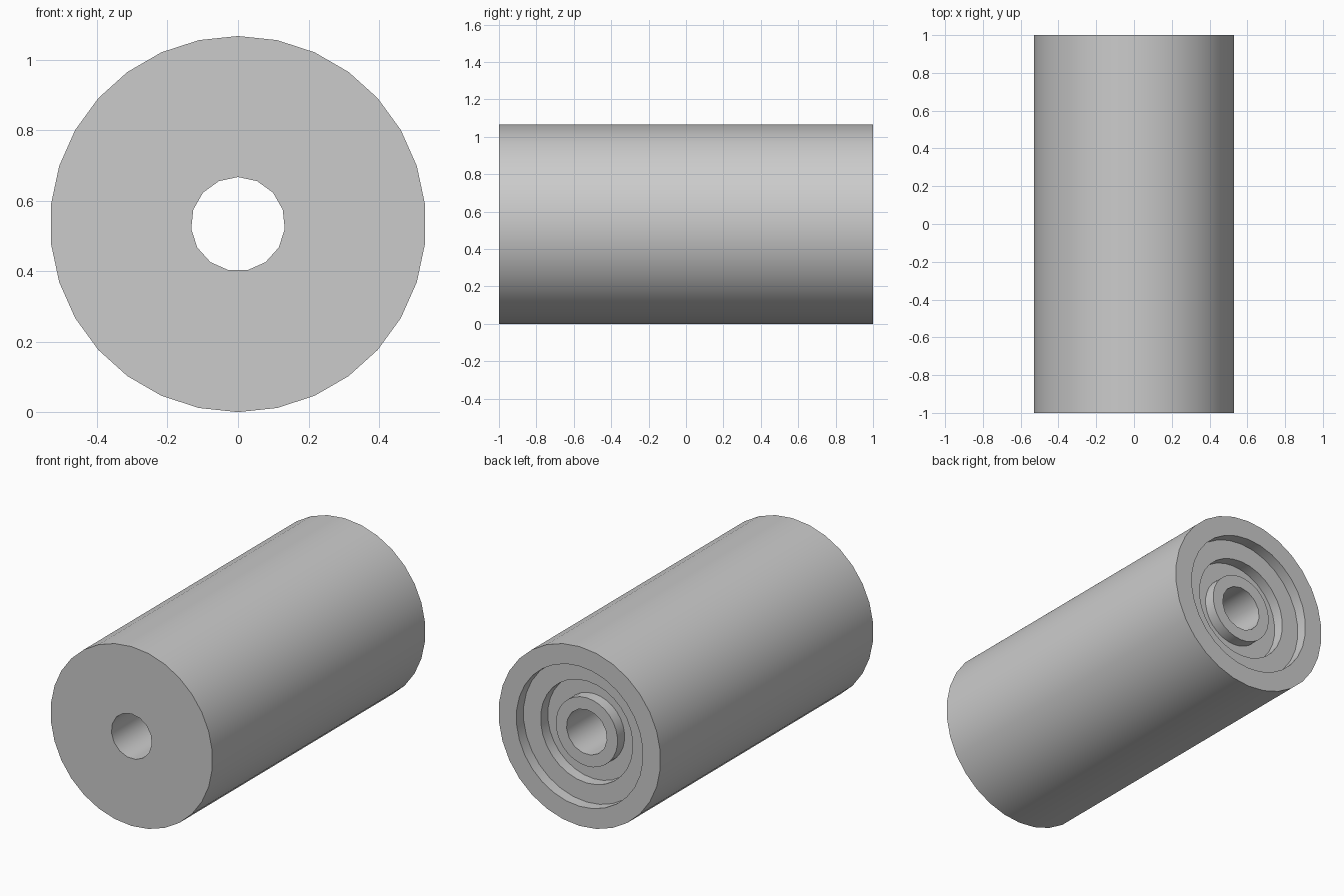
import bpy, bmesh, math

cube = bpy.data.objects.get("Cube")
if cube:
    bpy.data.objects.remove(cube, do_unlink=True)

U = 1 / 15            # base unit: the roller is 30 units long
SIDES = 30
R_OUT, R_RECESS, R_GROOVE, R_BOSS, R_BORE = 8, 6.25, 4.55, 3.05, 2

# Closed cross-section (radius, y): barrel, stepped back end, bore, flat front
profile = [
    (R_OUT, -15), (R_OUT, 15),              # barrel
    (R_RECESS, 15), (R_RECESS, 14),         # rim and recess
    (R_GROOVE, 14), (R_GROOVE, 13),         # raised ring and groove
    (R_BOSS, 13), (R_BOSS, 14),             # central boss
    (R_BORE, 14), (R_BORE, -15),            # bore
]


def ring(bm, radius, y):
    verts = []
    for i in range(SIDES):
        a = math.tau * i / SIDES
        r = radius * U
        if radius == R_BORE and i % 2:      # bore has half as many sides
            r *= math.cos(math.tau / SIDES)
        verts.append(bm.verts.new((r * math.sin(a), y * U, (R_OUT + 0) * U + r * math.cos(a))))
    return verts


def lathe(name, points, material):
    bm = bmesh.new()
    rings = [ring(bm, r, y) for r, y in points]
    for a, b in zip(rings, rings[1:] + rings[:1]):
        for i in range(SIDES):
            j = (i + 1) % SIDES
            bm.faces.new((a[i], a[j], b[j], b[i]))
    bmesh.ops.recalc_face_normals(bm, faces=bm.faces)
    mesh = bpy.data.meshes.new(name)
    bm.to_mesh(mesh)
    bm.free()
    mesh.materials.append(material)
    obj = bpy.data.objects.new(name, mesh)
    bpy.context.collection.objects.link(obj)
    return obj


grey = bpy.data.materials.new("light_grey")
grey.use_nodes = True
colour = (0.6, 0.6, 0.6, 1)
grey.diffuse_color = colour
grey.node_tree.nodes["Principled BSDF"].inputs["Base Color"].default_value = colour

roller = lathe("roller", profile, grey)
bpy.ops.object.select_all(action="DESELECT")
roller.select_set(True)
bpy.context.view_layer.objects.active = roller
bpy.ops.object.shade_smooth_by_angle(angle=math.radians(30))
